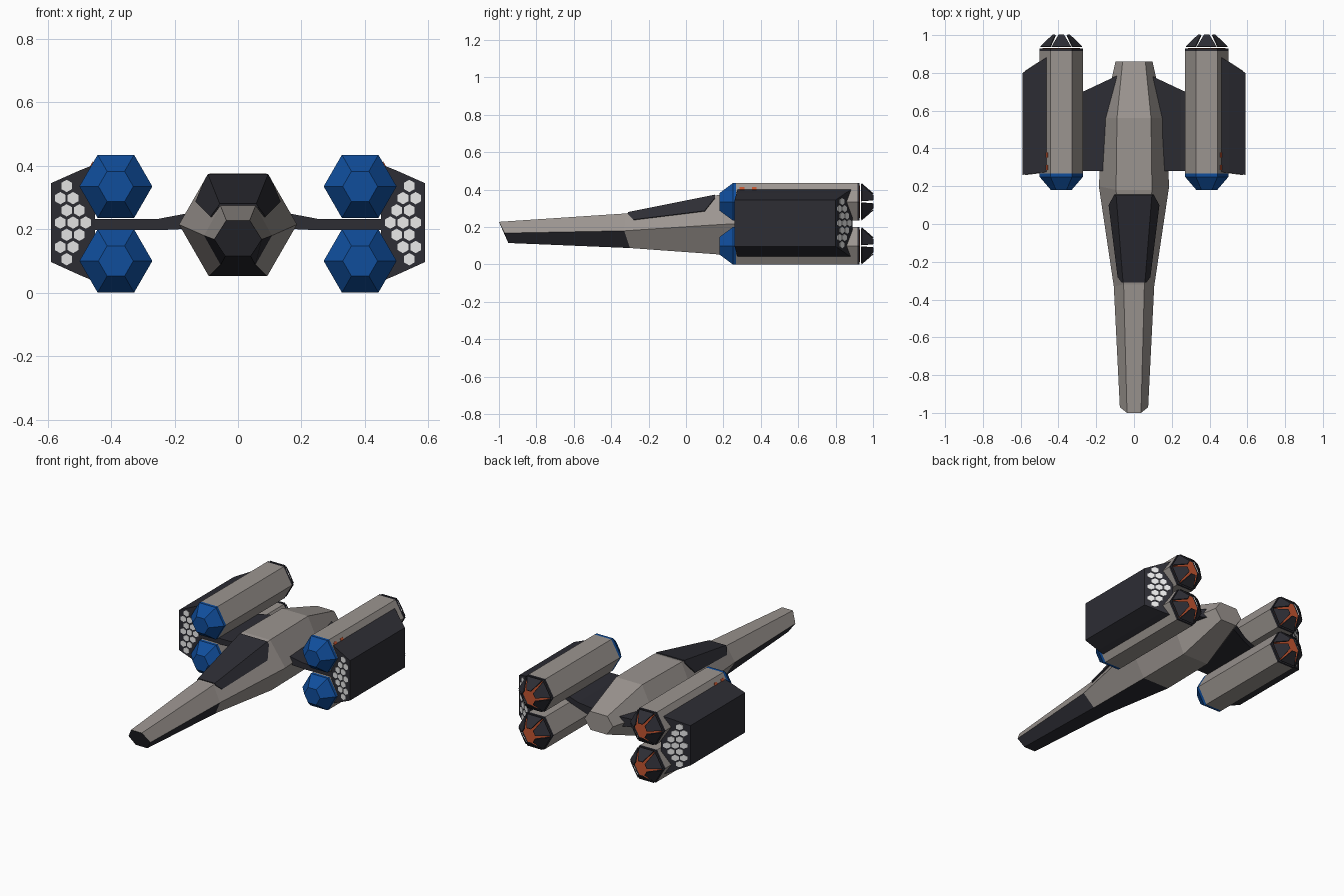
import bpy, bmesh, math
from mathutils import Vector

if "Cube" in bpy.data.objects:
    bpy.data.objects.remove(bpy.data.objects["Cube"])


def material(name, rgb):
    m = bpy.data.materials.new(name)
    m.diffuse_color = (*rgb, 1)
    m.use_nodes = True
    m.node_tree.nodes["Principled BSDF"].inputs["Base Color"].default_value = m.diffuse_color
    return m


HULL = material("warm_grey", (0.33, 0.30, 0.28))
DARK = material("charcoal", (0.026, 0.026, 0.034))
BLUE = material("blue", (0.005, 0.075, 0.33))
ORANGE = material("orange", (0.55, 0.09, 0.03))
WHITE = material("white", (0.9, 0.9, 0.9))


def make(name, bm, mats, mirror=False, thick=0, offset=0):
    bmesh.ops.recalc_face_normals(bm, faces=bm.faces)
    me = bpy.data.meshes.new(name)
    bm.to_mesh(me)
    bm.free()
    ob = bpy.data.objects.new(name, me)
    bpy.context.collection.objects.link(ob)
    for m in mats:
        me.materials.append(m)
    if thick:
        s = ob.modifiers.new("thickness", 'SOLIDIFY')
        s.thickness, s.offset = thick, offset
    if mirror:
        ob.modifiers.new("mirror", 'MIRROR').use_mirror_merge = False
    return ob


def loft(bm, rings, caps=True, rule=lambda seg, side: 0):
    """Join rings of points; rule gives a material for each segment and side."""
    rows = [[bm.verts.new(p) for p in r] for r in rings]
    n = len(rows[0])
    for s, (a, b) in enumerate(zip(rows, rows[1:])):
        for k in range(n):
            j = (k + 1) % n
            bm.faces.new((a[k], a[j], b[j], b[k])).material_index = rule(s, k)
    if caps:
        bm.faces.new(rows[0]).material_index = rule(0, -1)
        bm.faces.new(rows[-1]).material_index = rule(len(rows) - 2, -2)


def hexagon(x, y, z, r, turn=0):
    return [Vector((x + r * math.cos(math.radians(60 * k + turn)), y,
                    z + r * math.sin(math.radians(60 * k + turn)))) for k in range(6)]


# Fuselage: y of top, middle, bottom, then half width and height of each
SECTIONS = [
    (-1.0, -0.97, -0.95, 0.037, 0.228, 0.075, 0.168, 0.04, 0.115),
    (-0.32, -0.33, -0.30, 0.055, 0.273, 0.107, 0.18, 0.055, 0.088),
    (0.18, 0.20, 0.20, 0.095, 0.373, 0.186, 0.215, 0.092, 0.052),
    (0.56, 0.56, 0.56, 0.09, 0.375, 0.165, 0.22, 0.09, 0.056),
    (0.86, 0.86, 0.86, 0.06, 0.285, 0.098, 0.23, 0.055, 0.17),
]
rings = []
for yt, ym, yb, wt, zt, wm, zm, wb, zb in SECTIONS:
    rings.append([(-wt, yt, zt), (wt, yt, zt), (wm, ym, zm),
                  (wb, yb, zb), (-wb, yb, zb), (-wm, ym, zm)])


def belly(seg, side):
    dark = (seg == 0 and side in (-1, 2, 3, 4)) or (seg == 1 and side == 3)
    return 1 if dark else 0


bm = bmesh.new()
loft(bm, rings, rule=belly)
make("fuselage", bm, [HULL, DARK])

# Canopy: thin shell following the upper hull faces
a, b = SECTIONS[1], SECTIONS[2]
bm = bmesh.new()
rows = []
for y, f in [(-0.31, 0.1), (-0.28, 0.46), (0.10, 0.5), (0.155, 0.1)]:
    t = (y - a[0]) / (b[0] - a[0])
    wt, zt, wm, zm = (a[i] + t * (b[i] - a[i]) for i in (3, 4, 5, 6))
    ws, zs = wt + f * (wm - wt), zt + f * (zm - zt)
    rows.append([bm.verts.new((x, y, z + 0.002)) for x, z in
                 ((-ws, zs), (-wt, zt), (wt, zt), (ws, zs))])
for p, q in zip(rows, rows[1:]):
    for k in range(3):
        bm.faces.new((p[k], p[k + 1], q[k + 1], q[k]))
make("canopy", bm, [DARK], thick=0.008)

# Wings: flat slabs from the hull to the engine pods
bm = bmesh.new()
loft(bm, [[(x, y0, z0), (x, y1, z0), (x, y1, z1), (x, y0, z1)] for x, y0, y1, z0, z1 in
          ((0.08, 0.28, 0.79, 0.205, 0.265), (0.25, 0.28, 0.71, 0.197, 0.233),
           (0.46, 0.28, 0.62, 0.197, 0.233))])
make("wing", bm, [DARK], mirror=True)

# Engines, upper and lower
EX, ER = 0.385, 0.115
for label, z in (("lower", 0.1), ("upper", 0.335)):
    bm = bmesh.new()
    loft(bm, [hexagon(EX, 0.268, z, ER), hexagon(EX, 0.916, z, ER)])
    make(label + "_engine", bm, [HULL], mirror=True)

    bm = bmesh.new()
    loft(bm, [hexagon(EX, 0.18, z, 0.055), hexagon(EX, 0.25, z, ER),
              hexagon(EX, 0.268, z, ER)])
    make(label + "_nose_cone", bm, [BLUE], mirror=True)

    bm = bmesh.new()
    loft(bm, [hexagon(EX, 0.916, z, ER), hexagon(EX, 0.928, z, ER)])
    make(label + "_collar", bm, [DARK], mirror=True)

    bm = bmesh.new()
    loft(bm, [hexagon(EX, 0.928, z, 0.1), hexagon(EX, 0.931, z, 0.1)])
    make(label + "_exhaust_glow", bm, [ORANGE], mirror=True)

    # Separate tapered petals round the exhaust
    bm = bmesh.new()
    base, tip = hexagon(EX, 0.938, z, 0.112), hexagon(EX, 1.0, z, 0.05)
    for k in range(6):
        j = (k + 1) % 6
        quad = [base[k].lerp(base[j], 0.04), base[k].lerp(base[j], 0.96),
                tip[k].lerp(tip[j], 0.8), tip[k].lerp(tip[j], 0.2)]
        bm.faces.new([bm.verts.new(p) for p in quad])
    make(label + "_exhaust_petals", bm, [DARK], mirror=True, thick=0.006)


# Side pods: sloped rear face, nearly flat front face
def front_y(x):
    return 0.26 + (0.59 - x) * 0.12


def rear_y(x):
    return 0.80 + (0.59 - x) * 0.65


profile = [(0.45, 0.035), (0.5, 0.056), (0.59, 0.097), (0.59, 0.345), (0.5, 0.385), (0.45, 0.405)]
bm = bmesh.new()
loft(bm, [[(x, f(x), z) for x, z in profile] for f in (front_y, rear_y)])
make("side_pod", bm, [DARK], mirror=True)

# Honeycomb vents on both ends of the side pods
ROWS = [(0.54,), (0.56, 0.52), (0.54, 0.50), (0.56, 0.52, 0.48),
        (0.54, 0.50), (0.56, 0.52), (0.54,)]
for label, f, sign in (("front", front_y, -1), ("rear", rear_y, 1)):
    bm = bmesh.new()
    for i, xs in enumerate(ROWS):
        for x in xs:
            ring = hexagon(x, 0, 0.221 + (i - 3) * 0.0385, 0.0195, 30)
            loft(bm, [[(p.x, f(p.x) + sign * d, p.z) for p in ring] for d in (-0.002, 0.003)])
    make(label + "_vents", bm, [WHITE], mirror=True)

# Small orange marks on the outer upper engine faces
bm = bmesh.new()
for y in (0.30, 0.365):
    loft(bm, [[(x + d, yy, z + d * 0.58) for x, z, yy in
               ((0.4635, 0.399, y - 0.013), (0.4635, 0.399, y + 0.013),
                (0.456, 0.412, y + 0.013), (0.456, 0.412, y - 0.013))] for d in (-0.002, 0.002)])
make("engine_marks", bm, [ORANGE], mirror=True)
